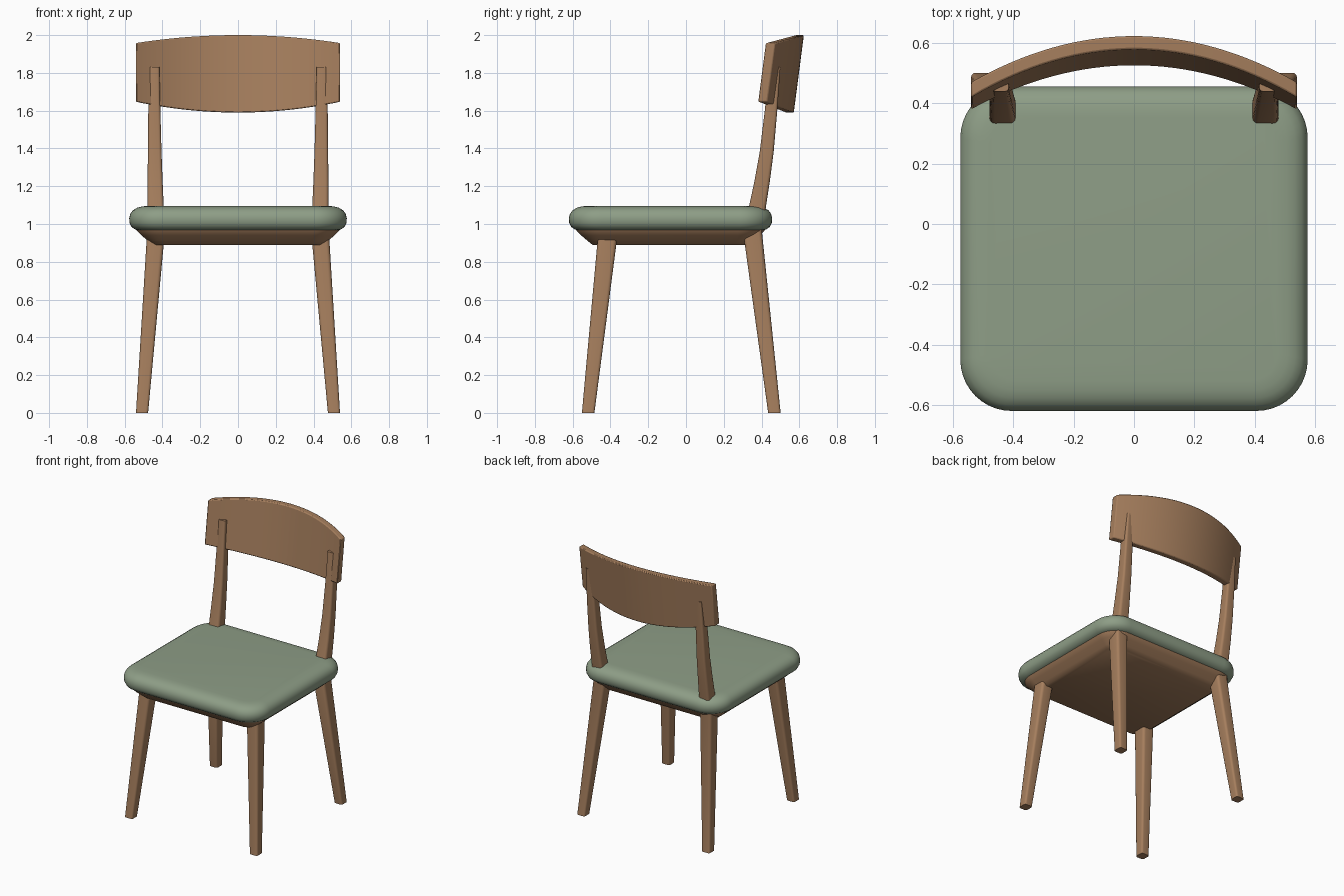
import bpy, bmesh, math

cube = bpy.data.objects.get("Cube")
if cube:
    bpy.data.objects.remove(cube, do_unlink=True)


def material(name, rgb):
    mat = bpy.data.materials.new(name)
    mat.use_nodes = True
    mat.diffuse_color = (*rgb, 1)
    mat.node_tree.nodes["Principled BSDF"].inputs["Base Color"].default_value = (*rgb, 1)
    return mat


wood = material("warm wood", (0.38, 0.21, 0.11))
fabric = material("sage fabric", (0.27, 0.34, 0.24))


def finish(bm, name, mat, angle=35):
    bmesh.ops.recalc_face_normals(bm, faces=bm.faces)
    mesh = bpy.data.meshes.new(name)
    bm.to_mesh(mesh)
    bm.free()
    mesh.materials.append(mat)
    obj = bpy.data.objects.new(name, mesh)
    bpy.context.collection.objects.link(obj)
    bpy.ops.object.select_all(action="DESELECT")
    obj.select_set(True)
    bpy.context.view_layer.objects.active = obj
    bpy.ops.object.shade_smooth_by_angle(angle=math.radians(angle))
    return obj


def rounded_rect(cx, cy, hx, hy, r, steps):
    """Outline of a rectangle with rounded corners."""
    points = []
    for k, (sx, sy) in enumerate([(1, 1), (-1, 1), (-1, -1), (1, -1)]):
        for i in range(steps + 1):
            a = (k + i / steps) * math.pi / 2
            points.append((cx + sx * (hx - r) + r * math.cos(a),
                           cy + sy * (hy - r) + r * math.sin(a)))
    return points


def loft(name, mat, sections, steps, angle=35):
    """Skin sections of (z, cx, cy, half x, half y, corner radius)."""
    bm = bmesh.new()
    rings = [[bm.verts.new((x, y, z)) for x, y in rounded_rect(*rest, steps)]
             for z, *rest in sections]
    n = len(rings[0])
    for low, high in zip(rings, rings[1:]):
        for i in range(n):
            j = (i + 1) % n
            bm.faces.new((low[i], low[j], high[j], high[i]))
    bm.faces.new(rings[0])
    bm.faces.new(rings[-1])
    return finish(bm, name, mat, angle)


# Seat: profiles are (height, inset from the widest outline)
SEAT_Y, SEAT_HX, SEAT_HY, SEAT_R = -0.082, 0.576, 0.538, 0.17


def seat_part(name, mat, profile, angle):
    loft(name, mat, [(z, 0, SEAT_Y, SEAT_HX - d, SEAT_HY - d, SEAT_R - d * 0.8)
                     for z, d in profile], 10, angle)


seat_part("seat_cushion", fabric,
          [(0.965, 0.05), (0.972, 0.03), (0.985, 0.012), (1.005, 0.002), (1.03, 0),
           (1.053, 0.005), (1.073, 0.02), (1.086, 0.042), (1.093, 0.068), (1.096, 0.1)], 40)
seat_part("seat_base", wood,
          [(0.89, 0.125), (0.91, 0.1), (0.94, 0.065), (0.965, 0.04), (0.98, 0.035)], 40)

# Legs: the back legs carry on upward as backrest posts
front_path = [(0, 0.508, -0.518, 0.032, 0.033),
              (0.96, 0.434, -0.412, 0.047, 0.052)]
back_path = [(0, 0.508, 0.468, 0.032, 0.033),
             (0.96, 0.434, 0.352, 0.047, 0.05),
             (1.09, 0.436, 0.378, 0.043, 0.045),
             (1.22, 0.439, 0.402, 0.040, 0.041),
             (1.38, 0.441, 0.427, 0.036, 0.037),
             (1.60, 0.443, 0.450, 0.032, 0.033),
             (1.83, 0.443, 0.470, 0.027, 0.030)]
for side, s in (("left", 1), ("right", -1)):
    for name, path in (("front_leg", front_path), ("back_leg_and_post", back_path)):
        loft(f"{side}_{name}", wood,
             [(z, s * x, y, hx, hy, hx * 0.42) for z, x, y, hx, hy in path], 4)

# Backrest: a bowed, tilted board with arched top and bottom edges
HALF, BOW, THICK, LEAN, SEGMENTS = 0.54, 0.153, 0.045, 0.13, 32
bm = bmesh.new()
rows = []
for i in range(SEGMENTS + 1):
    t = 2 * i / SEGMENTS - 1
    top, bottom = 2.0 - 0.042 * t * t, 1.59 + 0.057 * t * t
    front = 0.553 - BOW * t * t
    back = front + THICK * (1 + 0.12 * t * t)
    corners = [(front, bottom), (back, bottom), (back, top), (front, top)]
    rows.append([bm.verts.new((t * HALF, y + LEAN * (z - 1.8), z)) for y, z in corners])
for a, b in zip(rows, rows[1:]):
    for k in range(4):
        m = (k + 1) % 4
        bm.faces.new((a[k], a[m], b[m], b[k]))
bm.faces.new(rows[0])
bm.faces.new(rows[-1])
board = finish(bm, "backrest", wood)
bevel = board.modifiers.new("soft edges", "BEVEL")
bevel.width = 0.006
bevel.segments = 2
bevel.limit_method = "ANGLE"
bevel.angle_limit = math.radians(40)
